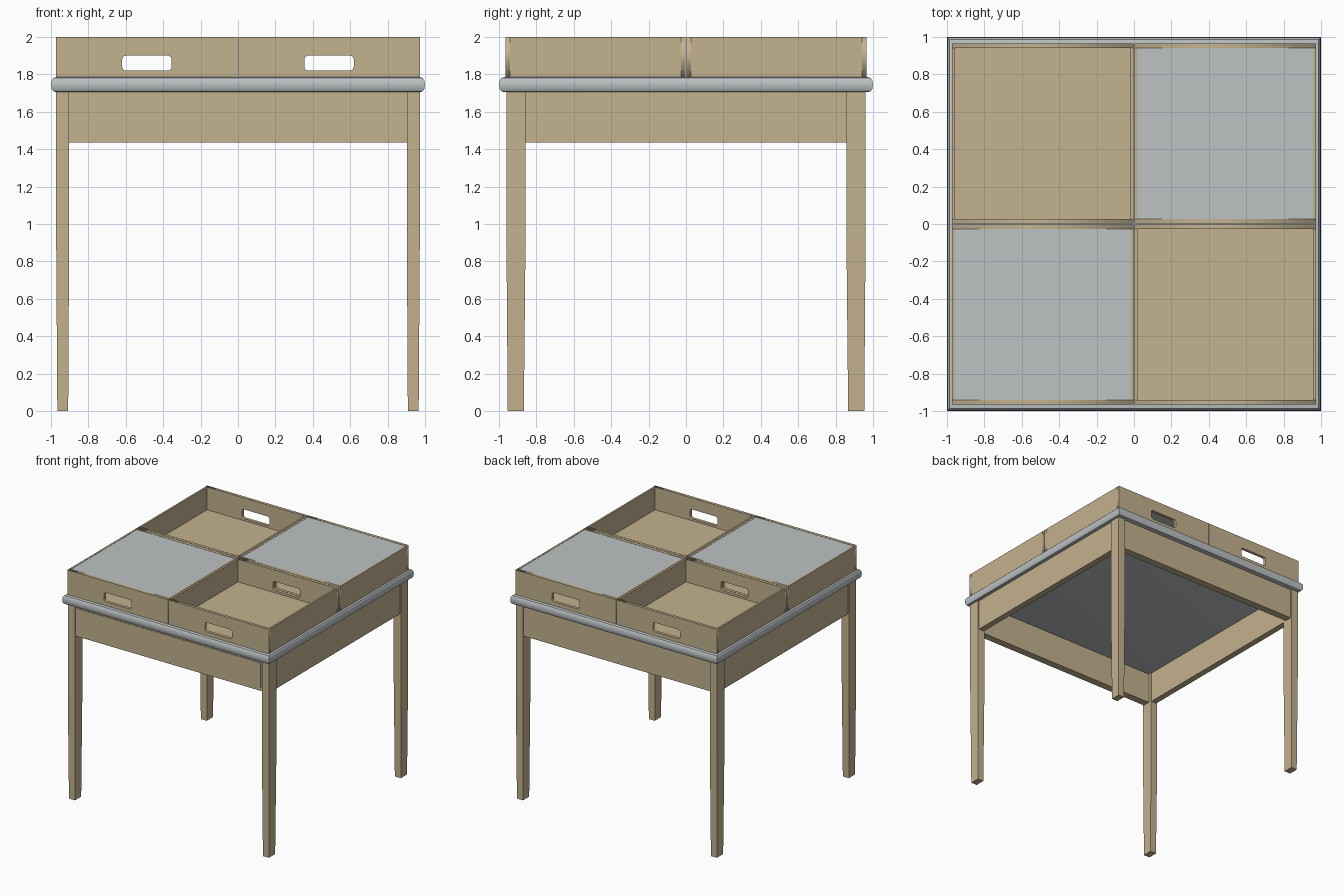
import bpy, bmesh, math
from mathutils import Vector

if "Cube" in bpy.data.objects:
    bpy.data.objects.remove(bpy.data.objects["Cube"])


def material(name, rgb):
    m = bpy.data.materials.new(name)
    m.diffuse_color = (*rgb, 1)
    m.use_nodes = True
    m.node_tree.nodes["Principled BSDF"].inputs["Base Color"].default_value = m.diffuse_color
    return m


wood = material("light_wood", (0.55, 0.445, 0.275))
grey = material("pale_grey", (0.51, 0.54, 0.55))


def make(name, bm, mat):
    bmesh.ops.recalc_face_normals(bm, faces=bm.faces)
    me = bpy.data.meshes.new(name)
    bm.to_mesh(me)
    bm.free()
    me.materials.append(mat)
    ob = bpy.data.objects.new(name, me)
    bpy.context.collection.objects.link(ob)
    return ob


def loft(name, rings, mat):
    """Skin stacked four-sided rings and cap both ends."""
    bm = bmesh.new()
    loops = [[bm.verts.new(p) for p in ring] for ring in rings]
    for a, b in zip(loops, loops[1:]):
        for i in range(4):
            j = (i + 1) % 4
            bm.faces.new((a[i], a[j], b[j], b[i]))
    bm.faces.new(loops[0])
    bm.faces.new(loops[-1])
    return make(name, bm, mat)


def rect(x0, x1, y0, y1, z):
    return [(x0, y0, z), (x1, y0, z), (x1, y1, z), (x0, y1, z)]


def box(name, x0, x1, y0, y1, z0, z1, mat):
    return loft(name, [rect(x0, x1, y0, y1, z0), rect(x0, x1, y0, y1, z1)], mat)


def handle_wall(name, x0, x1, y, t, z0, z1, hole_x):
    """Upright board with a rounded hand slot, cut as an inner spline."""
    cu = bpy.data.curves.new(name, 'CURVE')
    cu.dimensions = '2D'
    cu.fill_mode = 'BOTH'
    cu.extrude = t / 2
    slot = []
    hw, hh, r, cz = 0.132, 0.04, 0.02, 1.86
    for k, (sx, sz) in enumerate([(1, 1), (-1, 1), (-1, -1), (1, -1)]):
        for s in range(5):
            a = math.pi / 2 * (k + s / 4)
            slot.append((hole_x + sx * (hw - r) + r * math.cos(a),
                         cz + sz * (hh - r) + r * math.sin(a)))
    for pts in ([(x0, z0), (x1, z0), (x1, z1), (x0, z1)], slot):
        sp = cu.splines.new('POLY')
        sp.points.add(len(pts) - 1)
        for p, q in zip(sp.points, pts):
            p.co = (*q, 0, 1)
        sp.use_cyclic_u = True
    cu.materials.append(wood)
    ob = bpy.data.objects.new(name, cu)
    bpy.context.collection.objects.link(ob)
    ob.location = (0, y, 0)
    ob.rotation_euler = (math.pi / 2, 0, 0)
    bpy.ops.object.select_all(action='DESELECT')
    bpy.context.view_layer.objects.active = ob
    ob.select_set(True)
    bpy.ops.object.convert(target='MESH')


# Table top with a rounded edge
profile = [(0.972, 1.705), (0.987, 1.709), (0.996, 1.722), (0.999, 1.745),
           (0.996, 1.768), (0.987, 1.781), (0.972, 1.785)]
top = loft("table_top", [rect(-r, r, -r, r, z) for r, z in profile], grey)
bpy.ops.object.select_all(action='DESELECT')
bpy.context.view_layer.objects.active = top
top.select_set(True)
bpy.ops.object.shade_smooth_by_angle(angle=math.radians(40))

# Tapered legs
for sx, side in ((-1, "left"), (1, "right")):
    for sy, end in ((-1, "front"), (1, "back")):
        def leg_ring(xa, xb, ya, yb, z):
            return rect(sx * xa, sx * xb, sy * ya, sy * yb, z)
        loft(f"{end}_{side}_leg", [leg_ring(0.908, 0.966, 0.867, 0.953, 0),
                                   leg_ring(0.903, 0.972, 0.858, 0.96, 0.9),
                                   leg_ring(0.903, 0.972, 0.858, 0.96, 1.705)], wood)

# Aprons, set back a little from the legs
for s, side, end in ((-1, "left", "front"), (1, "right", "back")):
    xs = sorted((s * 0.908, s * 0.962))
    box(f"{side}_apron", *xs, -0.86, 0.86, 1.435, 1.705, wood)
    ys = sorted((s * 0.885, s * 0.95))
    box(f"{end}_apron", -0.905, 0.905, *ys, 1.435, 1.705, wood)

# Drawer front
box("drawer_front", -0.888, 0.886, -0.954, -0.94, 1.46, 1.68, wood)

# Four trays; the front-left and back-right ones carry grey lids
Z0, Z1, TX, TY = 1.786, 2.0, 0.016, 0.025
for sx, side in ((-1, "left"), (1, "right")):
    for sy, end in ((-1, "front"), (1, "back")):
        name = f"{end}_{side}_tray"
        x0, x1 = sorted((sx * 0.002, sx * 0.973))
        y0, y1 = sorted((sy * 0.002, sy * 0.965))
        box(name + "_floor", x0 + TX, x1 - TX, y0 + TY, y1 - TY, Z0, 1.802, wood)
        box(name + "_left_wall", x0, x0 + TX, y0 + TY, y1 - TY, Z0, Z1, wood)
        box(name + "_right_wall", x1 - TX, x1, y0 + TY, y1 - TY, Z0, Z1, wood)
        for label, y in (("front", y0 + TY / 2), ("back", y1 - TY / 2)):
            handle_wall(f"{name}_{label}_wall", x0, x1, y, TY, Z0, Z1, sx * 0.487)
        if sx == sy:
            box(name + "_lid", x0 + TX, x1 - TX, y0 + TY, y1 - TY, 1.982, 1.998, grey)
